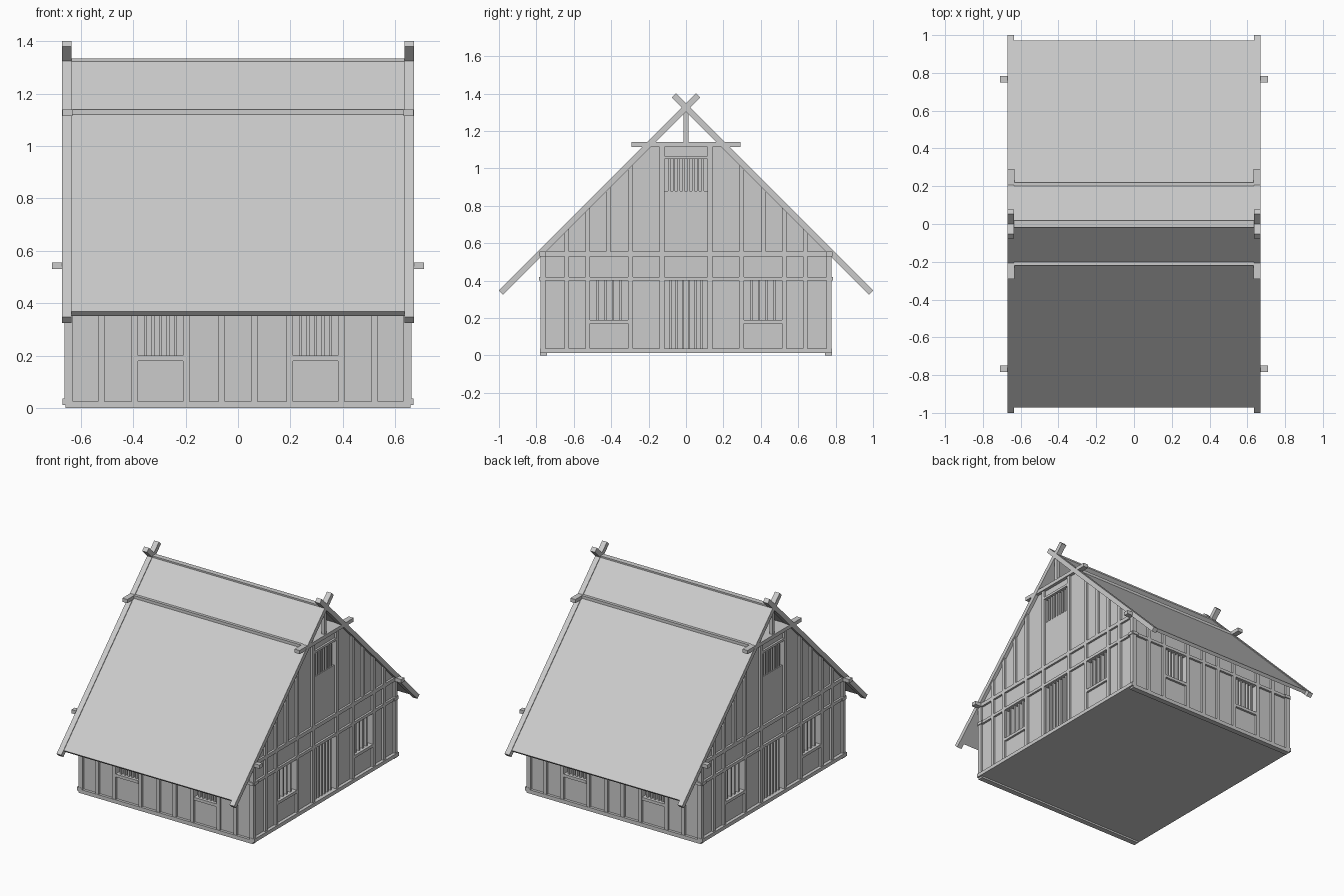
import bpy, bmesh
from math import pi, sqrt

if "Cube" in bpy.data.objects:
    bpy.data.objects.remove(bpy.data.objects["Cube"])

APEX = 1.325  # roof mid-plane: z = APEX - |y|


def box(name, x0, x1, y0, y1, z0, z1, rot=0.0):
    bpy.ops.mesh.primitive_cube_add(size=1, location=((x0 + x1) / 2, (y0 + y1) / 2, (z0 + z1) / 2))
    o = bpy.context.object
    o.name = name
    o.scale = (abs(x1 - x0), abs(y1 - y0), abs(z1 - z0))
    o.rotation_euler[0] = rot
    return o


def slope(name, s, x0, x1, far, near, t):
    # board lying on one roof slope, from y = s*far up to y = s*near
    m, h = (far + near) / 2, (far - near) * sqrt(2) / 2
    return box(name, x0, x1, s * m - h, s * m + h, APEX - m - t / 2, APEX - m + t / 2, -s * pi / 4)


# House body with plaster infill level
bm = bmesh.new()
profile = [(-.762, .012), (.762, .012), (.762, .548), (.195, 1.12), (-.195, 1.12), (-.762, .548)]
face = bm.faces.new([bm.verts.new((-.648, y, z)) for y, z in profile])
ext = bmesh.ops.extrude_face_region(bm, geom=[face])
bmesh.ops.translate(bm, vec=(1.296, 0, 0), verts=[v for v in ext["geom"] if isinstance(v, bmesh.types.BMVert)])
bmesh.ops.recalc_face_normals(bm, faces=bm.faces)
me = bpy.data.meshes.new("house_body")
bm.to_mesh(me)
bm.free()
body = bpy.data.objects.new("house_body", me)
bpy.context.collection.objects.link(body)

cutters = []


def gable_window(s, y0, y1, z0, z1, bars, name):
    cutters.append(box("cutter_" + name, s * .622, s * .7, y0, y1, z0, z1))
    step = (y1 - y0) / (bars + 1)
    for i in range(bars):
        y = y0 + step * (i + 1)
        box(name + "_slat", s * .615, s * .645, y - .006, y + .006, z0 - .005, z1 + .005)


def side_window(s, x0, x1, z0, z1, bars, name):
    cutters.append(box("cutter_" + name, x0, x1, s * .736, s * .81, z0, z1))
    step = (x1 - x0) / (bars + 1)
    for i in range(bars):
        x = x0 + step * (i + 1)
        box(name + "_slat", x - .006, x + .006, s * .73, s * .759, z0 - .005, z1 + .005)


W = .0125  # half timber width
for s in (-1, 1):
    # Gable wall timbers
    gx = (s * .62, s * .662)
    box("gable_sill", s * .632, s * .67, -.78, .78, .012, .037)
    box("gable_middle_rail", *gx, -.785, .785, .40, .42)
    box("gable_plate", *gx, -.78, .78, .53, .555)
    box("gable_collar", s * .632, s * .67, -.292, .292, 1.115, 1.14)
    box("gable_king_post", s * .638, s * .662, -W, W, 1.13, 1.315)
    for t in (-1, 1):
        for y in (.637, .525, .297, .128):
            box("gable_post", *gx, t * y - W, t * y + W, .03, .535)
        for y in (.637, .525, .415, .297, .128):
            box("gable_upper_post", *gx, t * y - W, t * y + W, .55, min(APEX - y - W, 1.12))
        lo, hi = sorted((t * .31, t * .512))
        box("gable_window_sill", *gx, lo, hi, .17, .19)
        gable_window(s, lo, hi, .19, .40, 4, "gable_window")
        box("corner_post", s * .63, s * .662, t * .75, t * .778, .02, .54)
    box("upper_window_head", *gx, -.12, .12, 1.05, 1.066)
    gable_window(s, -.115, .115, .88, 1.05, 8, "upper_window")
    gable_window(s, -.115, .115, .037, .40, 6, "door")

    # Long wall timbers
    wy = (s * .735, s * .777)
    box("side_sill", -.658, .658, s * .743, s * .78, 0, .026)
    box("side_middle_rail", -.668, .668, *wy, .40, .42)
    box("wall_plate", -.71, .71, s * .748, s * .783, .53, .555)
    for t in (-1, 1):
        for x in (.522, .394, .197, .062):
            box("side_post", t * x - W, t * x + W, *wy, .02, .535)
        lo, hi = sorted((t * .21, t * .382))
        box("side_window_sill", lo, hi, *wy, .18, .20)
        side_window(s, lo, hi, .20, .40, 5, "side_window")

    # Roof slope and crossing bargeboards
    slope("roof_slope", s, -.637, .637, .965, 0, .022)
    for t in (-1, 1):
        slope("bargeboard", s, t * .635, t * .671, .989, -.065, .031)

# Ridge and attic deck that shows through the roof
box("ridge_beam", -.637, .637, -.018, .018, 1.30, 1.333)
box("attic_deck", -.637, .637, -.22, .22, 1.115, 1.14)

# Cut recesses for windows and doors
bpy.ops.object.select_all(action='DESELECT')
for c in cutters:
    c.select_set(True)
bpy.context.view_layer.objects.active = cutters[0]
bpy.ops.object.join()
cut = bpy.context.object
cut.name = "opening_cutter"
mod = body.modifiers.new("openings", 'BOOLEAN')
mod.operation = 'DIFFERENCE'
mod.solver = 'EXACT'
mod.object = cut
bpy.context.view_layer.objects.active = body
bpy.ops.object.modifier_apply(modifier=mod.name)
bpy.data.objects.remove(cut)
